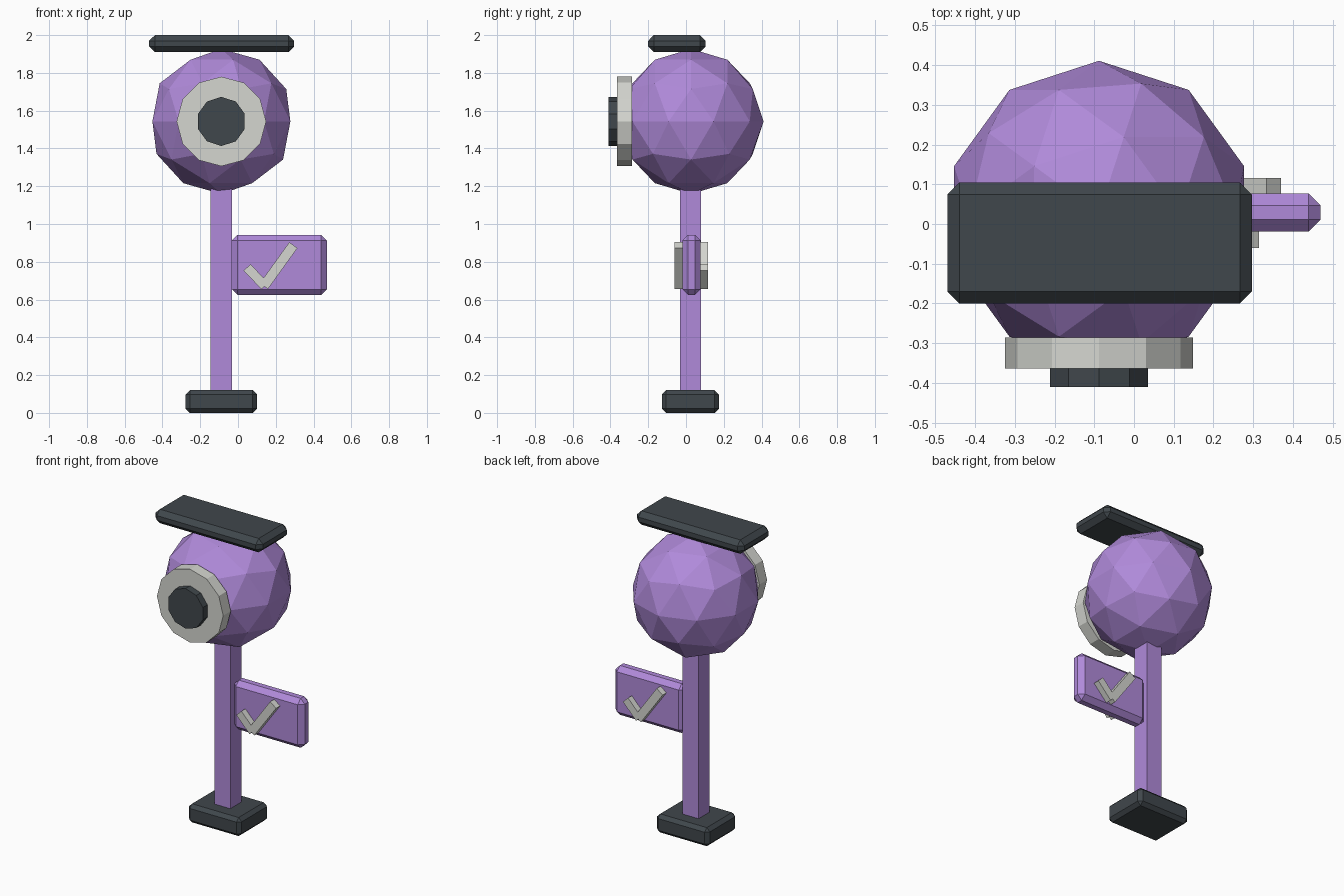
import bpy
from math import atan2, hypot, pi
from mathutils import Matrix

cube = bpy.data.objects.get("Cube")
if cube:
    bpy.data.objects.remove(cube, do_unlink=True)


def material(name, r, g, b):
    m = bpy.data.materials.new(name)
    m.use_nodes = True
    m.diffuse_color = (r, g, b, 1)
    m.node_tree.nodes["Principled BSDF"].inputs["Base Color"].default_value = (r, g, b, 1)
    return m


purple = material("purple", 0.434, 0.254, 0.70)
charcoal = material("charcoal", 0.051, 0.063, 0.072)
pale_grey = material("pale grey", 0.66, 0.67, 0.63)


def finish(name, mat):
    ob = bpy.context.object
    ob.name = name
    ob.data.materials.append(mat)
    return ob


def box(name, mat, x, y, z, bevel=0):
    """Box from (min, max) ranges, with optional chamfered edges."""
    bpy.ops.mesh.primitive_cube_add(size=1)
    ob = finish(name, mat)
    spans = (x, y, z)
    size = [b - a for a, b in spans]
    centre = [(a + b) / 2 for a, b in spans]
    ob.data.transform(Matrix.Translation(centre) @ Matrix.Diagonal((*size, 1)))
    if bevel:
        mod = ob.modifiers.new("chamfer", "BEVEL")
        mod.width = bevel
        mod.segments = 1
    return ob


def disc(name, mat, sides, radius, y0, y1):
    """Low-sided disc facing the front, in line with the head."""
    bpy.ops.mesh.primitive_cylinder_add(
        vertices=sides, radius=radius, depth=y1 - y0,
        location=(AXIS_X, (y0 + y1) / 2, HEAD_Z), rotation=(pi / 2, 0, 0))
    return finish(name, mat)


AXIS_X, HEAD_Z = -0.088, 1.543

# Stand
box("base", charcoal, (-0.277, 0.1), (-0.127, 0.174), (0, 0.12), 0.022)
box("post", purple, (-0.145, -0.032), (-0.033, 0.079), (0.1, 1.22))

# Faceted head, lens and roof
bpy.ops.mesh.primitive_ico_sphere_add(subdivisions=2, radius=0.384,
                                      location=(AXIS_X, 0.027, HEAD_Z))
finish("head", purple)
disc("lens_ring", pale_grey, 12, 0.237, -0.364, -0.286)
disc("lens", charcoal, 10, 0.13, -0.41, -0.35)
box("roof", charcoal, (-0.47, 0.297), (-0.2, 0.104), (1.91, 2), 0.03)

# Side sign
box("sign", purple, (-0.032, 0.47), (-0.019, 0.077), (0.624, 0.943), 0.03)

# Raised tick on both faces of the sign: two slanted bars, turned round for the back
SIGN_X, SIGN_Y = 0.2, 0.028
strokes = {"short": ((0.048, 0.77), (0.142, 0.672), 0.05),
           "long": ((0.293, 0.888), (0.137, 0.671), 0.053)}
for side, turn in (("front", 0), ("back", pi)):
    for stroke, ((x0, z0), (x1, z1), width) in strokes.items():
        half = hypot(x1 - x0, z1 - z0) / 2
        bar = box(f"{side}_tick_{stroke}", pale_grey,
                  (-half, half), (-0.088, -0.03), (-width / 2, width / 2))
        bar.matrix_world = (
            Matrix.Translation((SIGN_X, SIGN_Y, 0)) @ Matrix.Rotation(turn, 4, "Z")
            @ Matrix.Translation(((x0 + x1) / 2 - SIGN_X, 0, (z0 + z1) / 2))
            @ Matrix.Rotation(-atan2(z1 - z0, x1 - x0), 4, "Y"))
